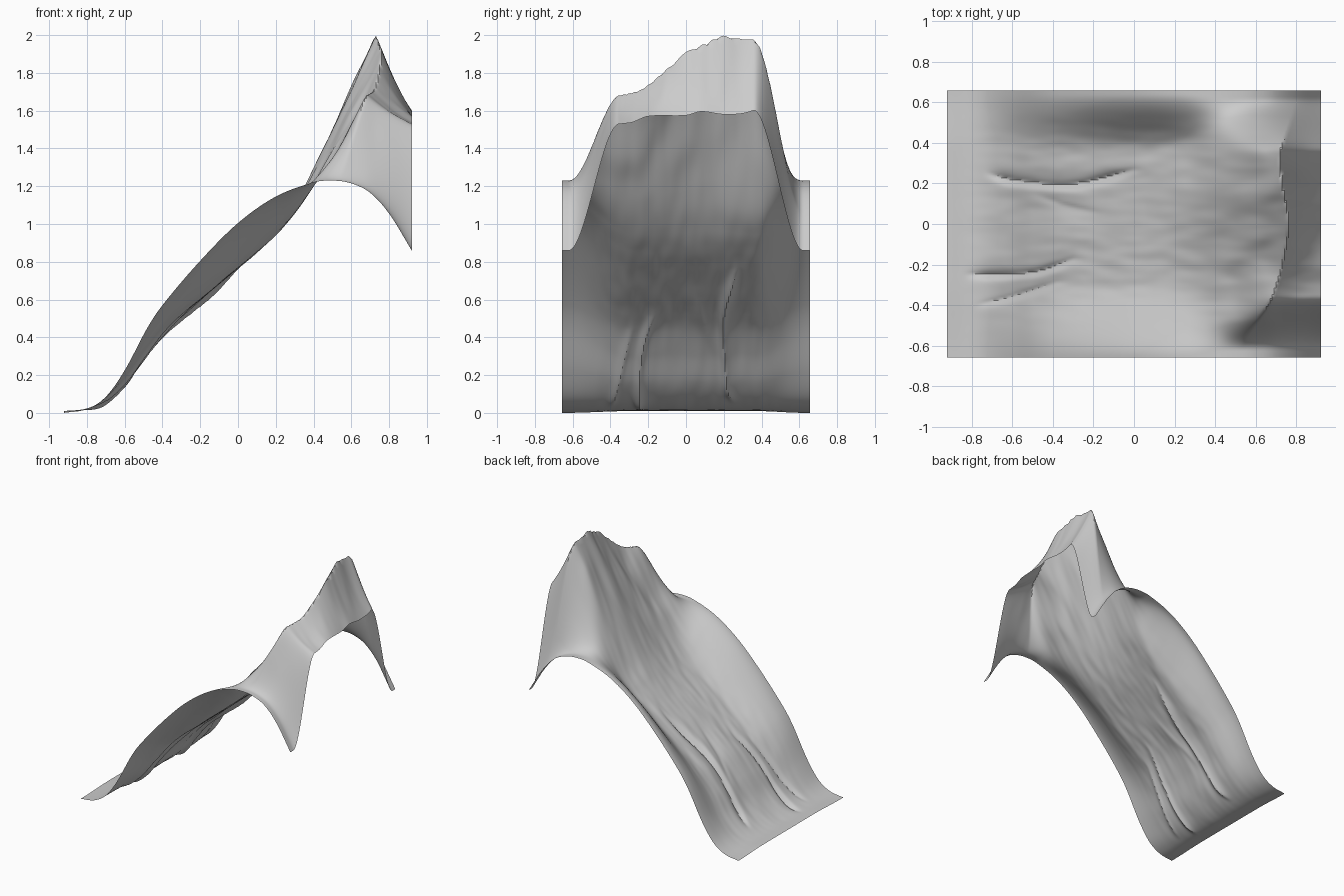
import bpy, bmesh
from math import exp, sin, pi
from mathutils import Vector, noise

if "Cube" in bpy.data.objects:
    bpy.data.objects.remove(bpy.data.objects["Cube"])

HX, HY = 0.92, 0.657
NX, NY = 184, 131


def curve(pts, x):
    """Smooth interpolation through a few (x, value) points."""
    if x <= pts[0][0]:
        return pts[0][1]
    if x >= pts[-1][0]:
        return pts[-1][1]
    i = max(k for k in range(len(pts) - 1) if pts[k][0] <= x)

    def slope(k):
        a, b = pts[max(k - 1, 0)], pts[min(k + 1, len(pts) - 1)]
        return (b[1] - a[1]) / (b[0] - a[0])
    (x0, y0), (x1, y1) = pts[i], pts[i + 1]
    h = x1 - x0
    t = (x - x0) / h
    return (y0 * (1 + 2 * t) * (1 - t) ** 2 + y1 * t * t * (3 - 2 * t)
            + h * (slope(i) * t * (1 - t) ** 2 - slope(i + 1) * t * t * (1 - t)))


def smooth(a, b, v):
    t = min(1, max(0, (v - a) / (b - a)))
    return t * t * (3 - 2 * t)


# Side border profile, valley floor, crest line (position and height), right border
SIDE = [(-.92, .005), (-.8, .025), (-.7, .09), (-.6, .23), (-.48, .455), (-.4, .575),
        (-.2, .81), (0, 1.01), (.2, 1.15), (.4, 1.225), (.5, 1.235), (.6, 1.22),
        (.7, 1.17), (.8, 1.06), (.92, .865)]
FLOOR = [(-.92, .015), (-.8, .028), (-.7, .078), (-.6, .17), (-.5, .31), (-.4, .435),
         (-.3, .525), (-.2, .605), (-.1, .688), (0, .772), (.1, .855), (.2, .945),
         (.3, 1.06)]
CREST_X = [(-.655, .5), (-.55, .56), (-.4, .66), (-.3, .7), (-.2, .73), (0, .76),
           (.2, .73), (.35, .72), (.5, .77), (.655, .82)]
CREST_Z = [(-.655, 1.64), (-.4, 1.67), (-.33, 1.69), (-.25, 1.71), (-.2, 1.74),
           (-.1, 1.83), (0, 1.915), (.1, 1.96), (.2, 2.0), (.35, 1.985), (.655, 1.95)]
EDGE_Z = [(-.655, 1.52), (-.3, 1.54), (-.2, 1.575), (0, 1.58), (.08, 1.6), (.2, 1.585),
          (.3, 1.59), (.37, 1.61)]
# Gullies: path y(x), depth, half width
GULLIES = [([(-.85, -.245), (-.5, -.235), (-.3, -.17)], .035, .022),
           ([(-.8, -.40), (-.6, -.355), (-.38, -.285)], .03, .022),
           ([(-.75, .26), (-.6, .22), (-.3, .2), (0, .27)], .04, .025),
           ([(-.52, .16), (-.35, .1), (-.18, .06)], .015, .03)]


def height(x, y):
    # Blend from border to centre: wide in the valley, steep beside the crest
    up = smooth(.2, .5, x)
    a, b = (.28, .65) if y < 0 else (.36, .64)
    w = 1 - smooth(a + (.355 - a) * up, b + (.62 - b) * up, abs(y))
    xc, zc, ze = curve(CREST_X, y), curve(CREST_Z, y), curve(EDGE_Z, y)
    if x < xc:
        rise = (zc - 1.06) / (xc - .3)
        core = curve(FLOOR + [(.4, 1.06 + .09 * rise), (xc, zc)], x)
    else:
        t = (x - xc) / (HX - xc)
        core = zc + (ze - zc) * t - .06 * (zc - ze) * sin(pi * t)
    # Bulge in the middle of the steep upper slope
    core += .05 * exp(-((y - .1) / .2) ** 2) * smooth(.05, .35, x) * (1 - smooth(.5, .72, x))
    # Streaks running down the slope, and rougher folds below the crest
    fade = smooth(-.9, -.5, x) * (1 - smooth(.8, .92, x))
    core += fade * .010 * noise.noise(Vector((x * 2.5, y * 9, 1)))
    core += fade * .005 * noise.noise(Vector((x * 8, y * 20, 5)))
    folds = smooth(.35, .52, x) * (1 - smooth(.62, .74, x))
    core += folds * .04 * noise.noise(Vector((x * 5, y * 7, 9)))
    for path, depth, width in GULLIES:
        a, b = path[0][0], path[-1][0]
        f = smooth(a, a + .15, x) * (1 - smooth(b - .12, b + .08, x))
        d = (y - curve(path, x)) / width
        core -= f * depth * (exp(-d * d) if d < 0 else exp(-d * 1.1)) * .9
    return max(0, curve(SIDE, x) * (1 - w) + core * w)


# Open terrain sheet
bm = bmesh.new()
rows = []
for j in range(NY + 1):
    y = -HY + 2 * HY * j / NY
    rows.append([bm.verts.new((x, y, height(x, y)))
                 for x in (-HX + 2 * HX * i / NX for i in range(NX + 1))])
for lo, hi in zip(rows, rows[1:]):
    for i in range(NX):
        bm.faces.new((lo[i], lo[i + 1], hi[i + 1], hi[i]))
low = min(v.co.z for v in bm.verts)
for v in bm.verts:
    v.co.z -= low
mesh = bpy.data.meshes.new("mountain_slope")
bm.to_mesh(mesh)
bm.free()
slope_obj = bpy.data.objects.new("mountain_slope", mesh)
bpy.context.collection.objects.link(slope_obj)
bpy.context.view_layer.objects.active = slope_obj
slope_obj.select_set(True)
bpy.ops.object.shade_smooth_by_angle(angle=.6)
